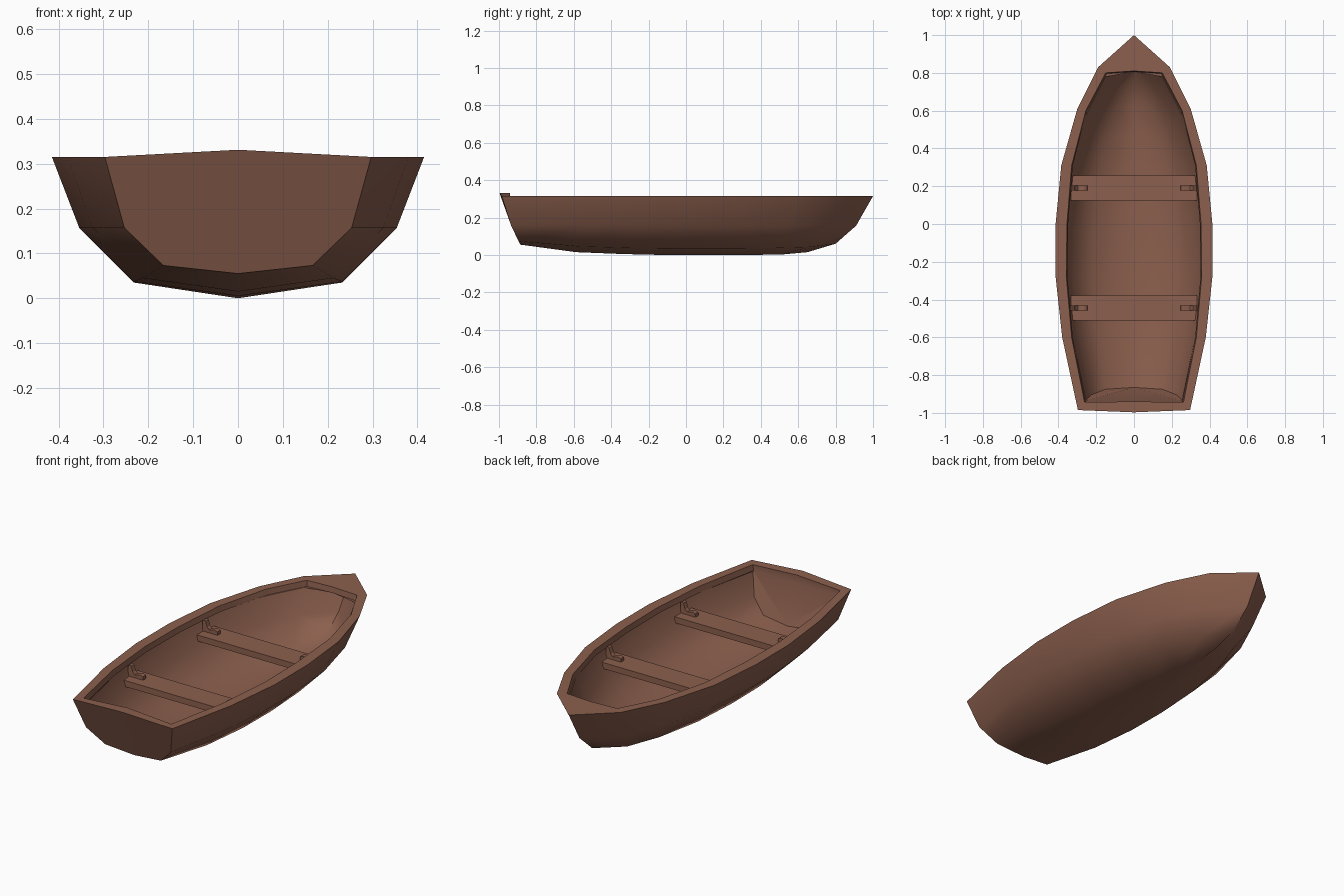
import bpy, bmesh

if "Cube" in bpy.data.objects:
    bpy.data.objects.remove(bpy.data.objects["Cube"])

wood = bpy.data.materials.new("brown wood")
wood.diffuse_color = (0.26, 0.115, 0.075, 1)
wood.use_nodes = True
wood.node_tree.nodes["Principled BSDF"].inputs["Base Color"].default_value = wood.diffuse_color


def make_object(name, bm, smooth=None):
    bmesh.ops.remove_doubles(bm, verts=bm.verts, dist=0.0005)
    bmesh.ops.recalc_face_normals(bm, faces=bm.faces)
    me = bpy.data.meshes.new(name)
    bm.to_mesh(me)
    bm.free()
    me.materials.append(wood)
    ob = bpy.data.objects.new(name, me)
    bpy.context.collection.objects.link(ob)
    if smooth:
        bpy.ops.object.select_all(action='DESELECT')
        ob.select_set(True)
        bpy.context.view_layer.objects.active = ob
        bpy.ops.object.shade_smooth_by_angle(angle=smooth)
    return ob


# Sheer line stations, stern to bow (half breadth, y)
sheer = [(.297, -.985), (.38, -.6), (.415, -.28), (.415, 0),
         (.385, .31), (.30, .61), (.19, .83), (0, 1)]
rim_in = [(.262, -.943), (.33, -.6), (.358, -.28), (.355, 0),
          (.33, .31), (.255, .60), (.15, .80), (0, .81)]
keel_z = [.055, .015, .005, 0, 0, 0, .003, .015]
chine_z = [.073, .045, .037, .035, .035, .037, .042, .06]
TOP = .315


def level(scale, inset, start, end, zs):
    """A lengthwise line of the hull, derived from the sheer line."""
    return [(max(0, x * scale - inset), start + (y + .985) / 1.985 * (end - start), z)
            for (x, y), z in zip(sheer, zs)]


rows = [
    level(0, 0, -.885, .65, keel_z),
    level(.56, 0, -.895, .80, chine_z),
    level(.853, 0, -.935, .91, [.157] * 8),
    [(x, y, TOP) for x, y in sheer],
    [(x, y, TOP) for x, y in rim_in],
    [(max(0, x - .006), y - .004 if y > .7 else y, .285) for x, y in rim_in],
    level(.965, .032, -.935, .94, [.284] * 8),
    level(.853, .027, -.905, .86, [.165] * 8),
    level(.56, .015, -.875, .76, [z + .025 for z in chine_z]),
    level(0, 0, -.865, .62, [z + .028 for z in keel_z]),
]

# Hull: outer skin, rim with bow deck, inner skin and transom, both halves
bm = bmesh.new()
for s in (1, -1):
    g = [[bm.verts.new((s * x, y, z)) for x, y, z in r] for r in rows]
    for a, b in zip(g, g[1:]):
        for i in range(7):
            bm.faces.new((a[i], a[i + 1], b[i + 1], b[i]))
    peak_out = bm.verts.new((0, -.997, .331))
    peak_in = bm.verts.new((0, -.94, .331))
    bm.faces.new([g[k][0] for k in range(4)] + [peak_out])
    bm.faces.new((peak_out, g[3][0], g[4][0], peak_in))
    low_in = bm.verts.new((0, -.943, .285))
    bm.faces.new((peak_in, g[4][0], g[5][0], low_in))
    bm.faces.new([low_in] + [g[k][0] for k in range(5, 10)])
make_object("hull", bm, 0.7)


def extrude_profile(name, pts, y0, y1):
    bm = bmesh.new()
    a = [bm.verts.new((x, y0, z)) for x, z in pts]
    b = [bm.verts.new((x, y1, z)) for x, z in pts]
    bm.faces.new(a)
    bm.faces.new(b[::-1])
    for i in range(len(pts)):
        j = (i + 1) % len(pts)
        bm.faces.new((a[i], a[j], b[j], b[i]))
    return make_object(name, bm)


# Seats, each with a pair of horned oar rests
rest = [(.336, .225), (.336, .283), (.328, .292), (.318, .287), (.308, .258),
        (.296, .246), (.282, .250), (.262, .254), (.248, .248), (.245, .225)]
for label, yc in (("front", -.445), ("rear", .19)):
    extrude_profile(label + "_seat",
                    [(-.333, .197), (.333, .197), (.333, .23), (-.333, .23)],
                    yc - .066, yc + .066)
    for side, s in (("right", 1), ("left", -1)):
        extrude_profile(f"{label}_{side}_oar_rest",
                        [(s * x, z) for x, z in rest], yc - .013, yc + .013)
